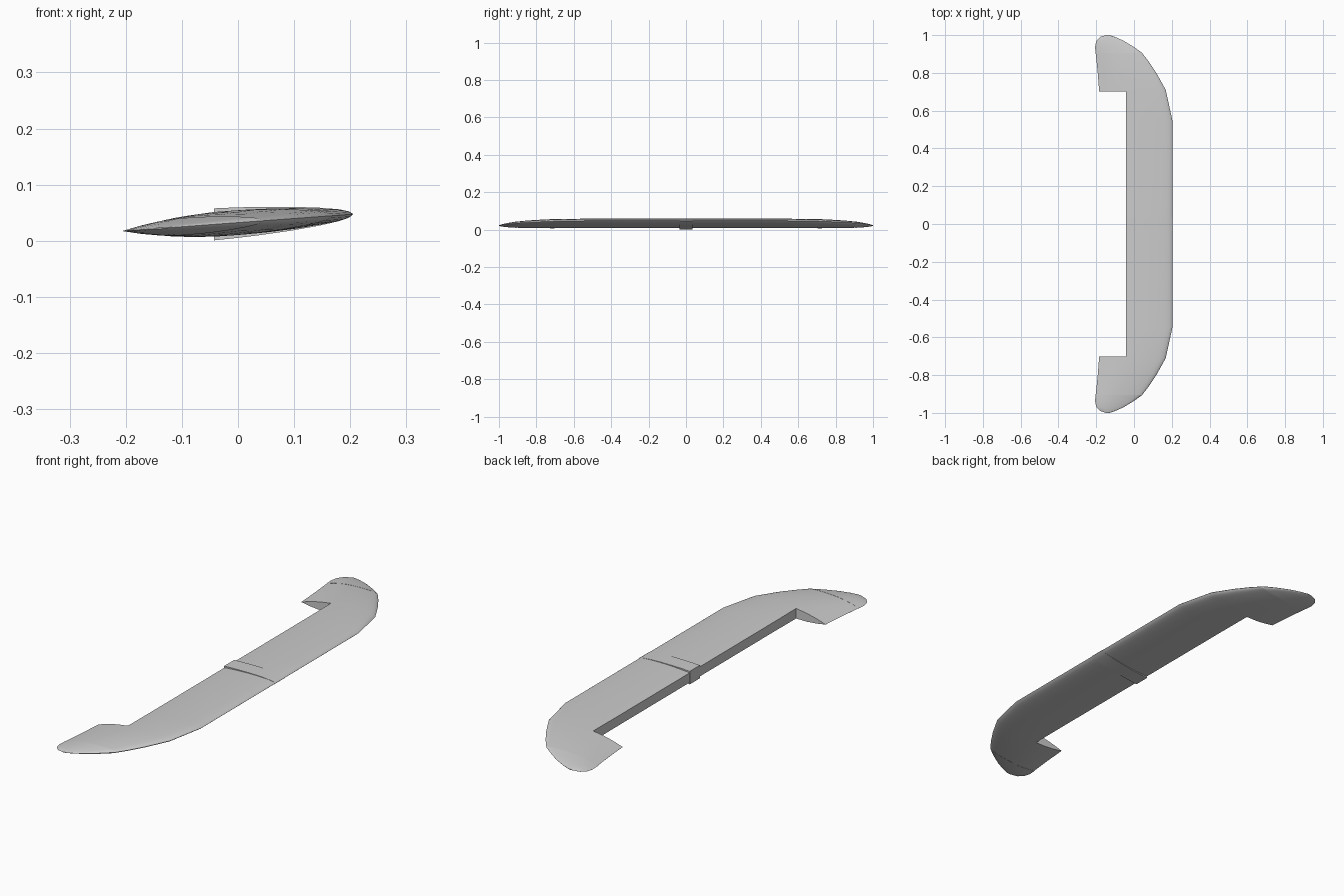
import bpy, bmesh

if "Cube" in bpy.data.objects:
    bpy.data.objects.remove(bpy.data.objects["Cube"])

# Half-thickness profile along the chord: (fraction from leading edge, share of maximum)
FOIL = [(0, 0), (.012, .18), (.04, .36), (.08, .5), (.14, .63), (.25, .82), (.38, .95),
        (.5, 1), (.6, 1), (.74, .84), (.87, .5), (1, .01)]
# Centre band, running only to the cut trailing edge
BAND = [(0, .02), (.03, .2), (.1, .37), (.25, .57), (.45, .75), (.7, .9), (.85, .96), (1, 1)]

# Half span stations: y, leading edge x, trailing edge x, half thickness
WING = [(0, .204, -.185, .022), (.545, .204, -.185, .022), (.71, .168, -.185, .022),
        (.80, .118, -.192, .020), (.86, .078, -.198, .0175), (.905, .043, -.203, .0145)]
TIP = [(.905, .044, -.204, .0152), (.94, -.005, -.206, .0115), (.97, -.055, -.199, .0075),
       (.99, -.1, -.18, .004), (1, -.13, -.15, .0012)]


def loft(name, stations, foil):
    """Skin airfoil rings along y; the chord line is tilted."""
    bm = bmesh.new()
    rings = []
    for y, le, te, half in stations:
        ring = []
        for side in (1, -1):
            pts = foil if side == 1 else foil[::-1]
            if side == -1 and foil[0][1] == 0:
                pts = pts[:-1]
            for u, h in pts:
                x = le + (te - le) * u
                ring.append(bm.verts.new((x, y, .0325 + .073 * x + side * h * half)))
        rings.append(ring)
    n = len(rings[0])
    for a, b in zip(rings, rings[1:]):
        for i in range(n):
            j = (i + 1) % n
            bm.faces.new((a[i], a[j], b[j], b[i]))
    bm.faces.new(rings[0])
    bm.faces.new(rings[-1][::-1])
    bmesh.ops.recalc_face_normals(bm, faces=bm.faces)
    mesh = bpy.data.meshes.new(name)
    bm.to_mesh(mesh)
    bm.free()
    obj = bpy.data.objects.new(name, mesh)
    bpy.context.collection.objects.link(obj)
    return obj


def smooth(obj):
    bpy.ops.object.select_all(action='DESELECT')
    obj.select_set(True)
    bpy.context.view_layer.objects.active = obj
    bpy.ops.object.shade_smooth_by_angle(angle=.5)


def flip(stations):
    return [(-y, le, te, h) for y, le, te, h in reversed(stations)]


# Main surface, with the control surface bay cut out between the horns
wing = loft("stabilizer", flip(WING[1:]) + WING[1:], FOIL)
bpy.ops.mesh.primitive_cube_add(size=1, location=(-.242, 0, .03))
cutter = bpy.context.object
cutter.name = "bay_cutter"
cutter.scale = (.4, 1.404, .4)
cutter.hide_render = True
bpy.context.view_layer.objects.active = wing
mod = wing.modifiers.new("bay", 'BOOLEAN')
mod.operation = 'DIFFERENCE'
mod.solver = 'EXACT'
mod.object = cutter
bpy.ops.object.modifier_apply(modifier="bay")
bpy.data.objects.remove(cutter)
smooth(wing)

# Rounded tip caps
smooth(loft("tip_cap_left", TIP, FOIL))
smooth(loft("tip_cap_right", flip(TIP), FOIL))

# Raised band around the middle
smooth(loft("centre_band", [(-.035, .205, -.043, .0285), (.035, .205, -.043, .0285)], BAND))
